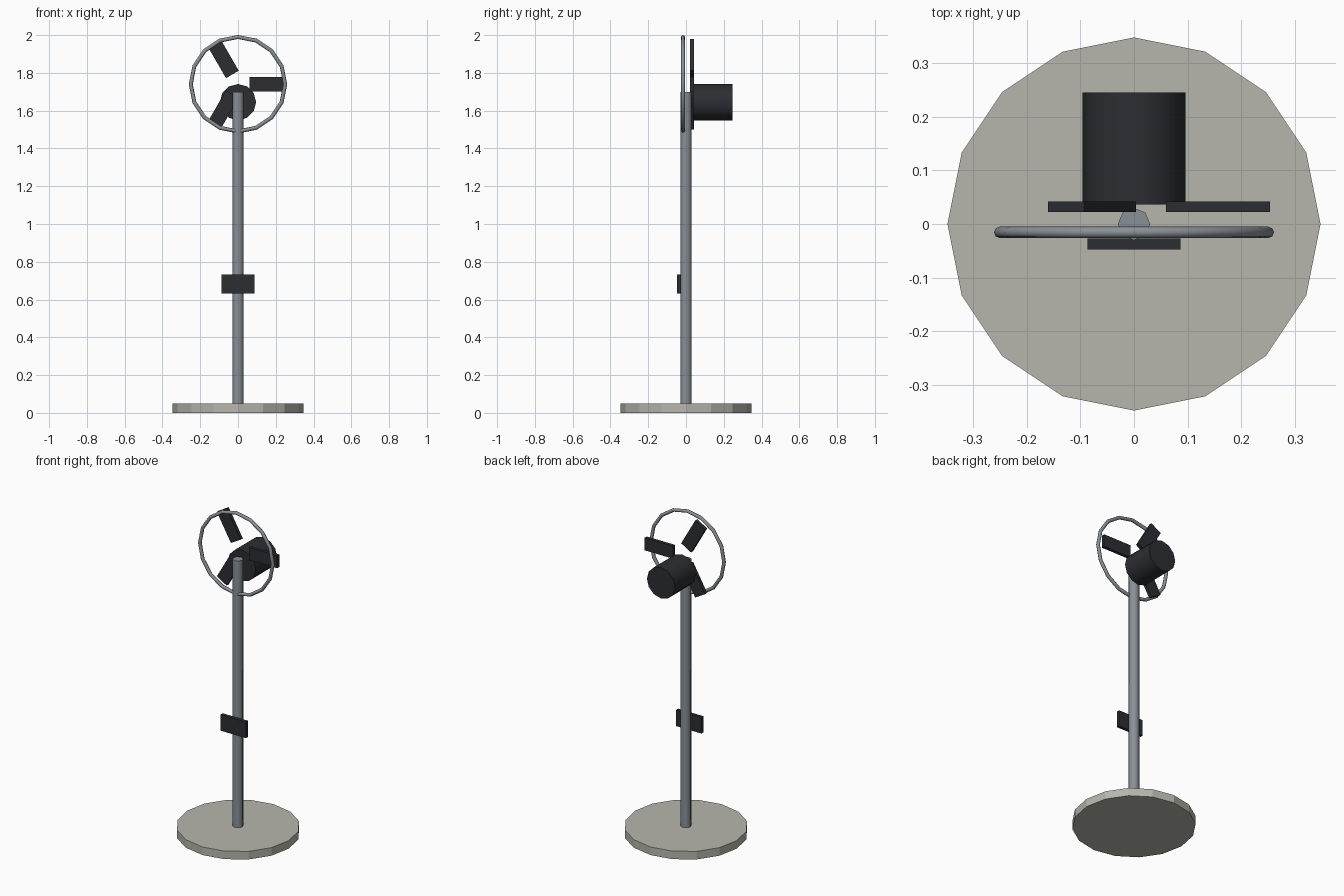
import bpy
from math import pi, cos, sin, radians

if "Cube" in bpy.data.objects:
    bpy.data.objects.remove(bpy.data.objects["Cube"])


def material(name, rgb):
    m = bpy.data.materials.new(name)
    m.diffuse_color = (*rgb, 1)
    m.use_nodes = True
    m.node_tree.nodes["Principled BSDF"].inputs["Base Color"].default_value = m.diffuse_color
    return m


stone = material("pale_base", (0.47, 0.47, 0.42))
metal = material("grey_metal", (0.25, 0.28, 0.31))
dark = material("dark_plastic", (0.025, 0.027, 0.032))


def finish(name, mat, smooth=None):
    o = bpy.context.object
    o.name = name
    o.data.materials.append(mat)
    if smooth:
        bpy.ops.object.shade_smooth_by_angle(angle=radians(smooth))
    return o


def cylinder(name, mat, sides, r, depth, loc, rot=(0, 0, 0), smooth=None):
    bpy.ops.mesh.primitive_cylinder_add(vertices=sides, radius=r, depth=depth,
                                        location=loc, rotation=rot)
    return finish(name, mat, smooth)


def box(name, mat, size, loc, rot=(0, 0, 0)):
    bpy.ops.mesh.primitive_cube_add(size=1, location=loc, rotation=rot)
    bpy.context.object.scale = size
    bpy.ops.object.transform_apply(location=False, rotation=False, scale=True)
    return finish(name, mat)


# Stand
cylinder("base", stone, 16, 0.347, 0.05, (0, 0, 0.025))
cylinder("pole", metal, 8, 0.03, 1.65, (0, 0, 0.875), smooth=50)
box("control_panel", dark, (0.173, 0.02, 0.1), (0, -0.037, 0.682))

# Motor housing behind the pole
cylinder("motor", dark, 12, 0.096, 0.209, (0, 0.1405, 1.645), (pi / 2, 0, 0), smooth=40)

# Guard ring
HUB_Z = 1.74
bpy.ops.mesh.primitive_torus_add(major_segments=16, minor_segments=8,
                                 major_radius=0.25, minor_radius=0.0105,
                                 location=(0, -0.0155, HUB_Z), rotation=(pi / 2, 0, 0))
finish("guard_ring", metal, 60)

# Three blades around the ring centre
for i in range(3):
    a = i * 2 * pi / 3
    r = 0.1565
    box(f"blade_{i + 1}", dark, (0.193, 0.02, 0.078),
        (r * cos(a), 0.032, HUB_Z + r * sin(a)), (0, -a, 0))
